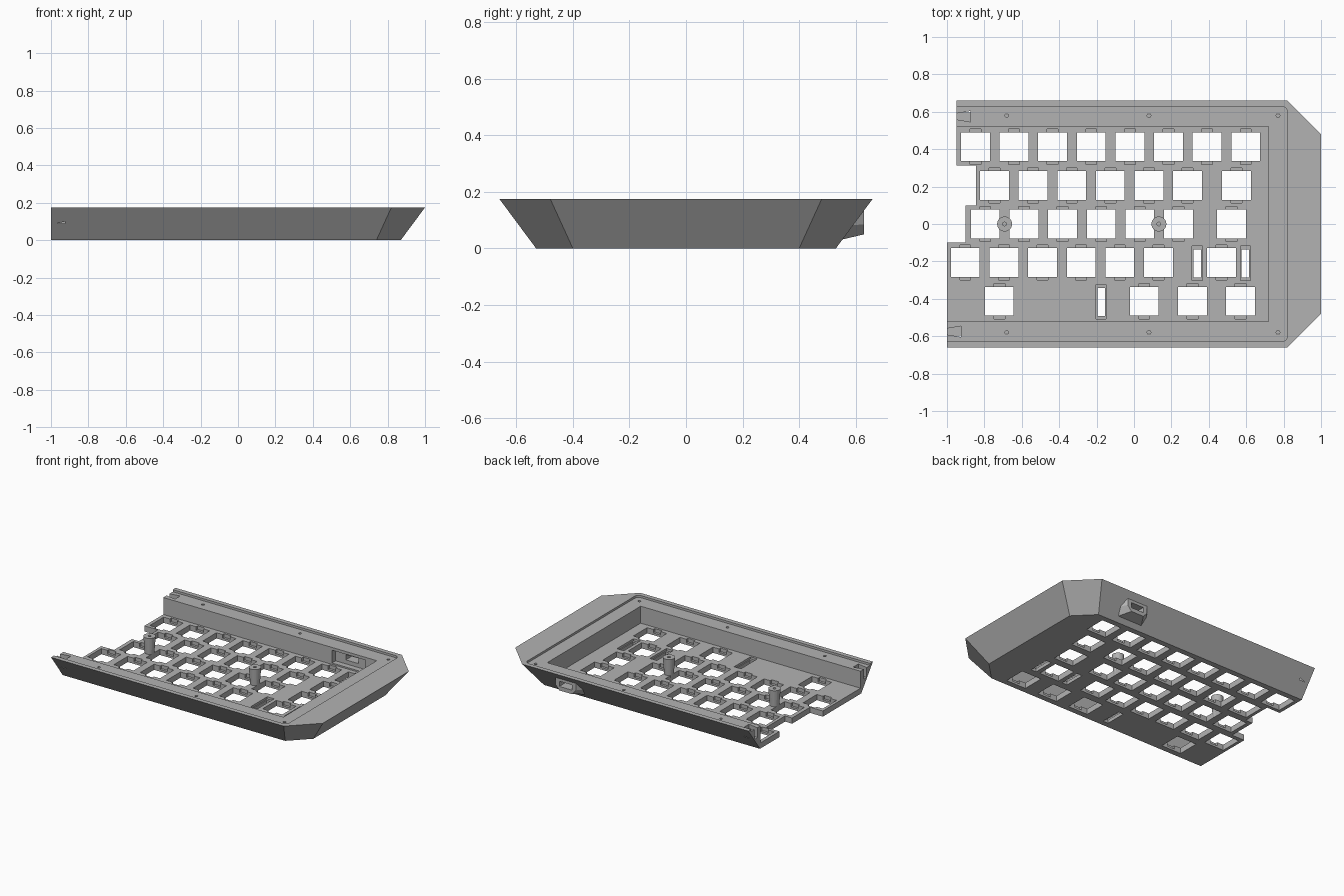
import bpy, bmesh, math
from mathutils import Vector, Matrix

if "Cube" in bpy.data.objects:
    bpy.data.objects.remove(bpy.data.objects["Cube"], do_unlink=True)

grey = bpy.data.materials.new("mid_grey")
grey.use_nodes = True
COLOUR = (0.45, 0.45, 0.45, 1)
grey.diffuse_color = COLOUR
grey.node_tree.nodes["Principled BSDF"].inputs["Base Color"].default_value = COLOUR

PITCH = 0.2065
TOP, LEDGE, FLOOR = 0.175, 0.16, 0.04


def finish(bm, name):
    bmesh.ops.recalc_face_normals(bm, faces=bm.faces)
    mesh = bpy.data.meshes.new(name)
    bm.to_mesh(mesh)
    bm.free()
    mesh.materials.append(grey)
    obj = bpy.data.objects.new(name, mesh)
    bpy.context.collection.objects.link(obj)
    return obj


def loft(bm, low, high, z0, z1):
    """Closed solid between two outlines with the same number of points."""
    a = [bm.verts.new((x, y, z0)) for x, y in low]
    b = [bm.verts.new((x, y, z1)) for x, y in high]
    bm.faces.new(a[::-1])
    bm.faces.new(b)
    n = len(a)
    for i in range(n):
        j = (i + 1) % n
        bm.faces.new((a[i], a[j], b[j], b[i]))


def prism(bm, outline, z0, z1):
    loft(bm, outline, outline, z0, z1)


def box(bm, x0, x1, y0, y1, z0, z1):
    prism(bm, [(x0, y0), (x1, y0), (x1, y1), (x0, y1)], z0, z1)


def cone(bm, x, y, z0, z1, r0, r1, n=24):
    bmesh.ops.create_cone(bm, cap_ends=True, segments=n, radius1=r0, radius2=r1,
                          depth=z1 - z0, matrix=Matrix.Translation((x, y, (z0 + z1) / 2)))


def combine(target, bm, operation="DIFFERENCE"):
    """Apply a boolean with a temporary tool solid."""
    tool = finish(bm, "tool")
    tool.hide_render = True
    mod = target.modifiers.new("bool", "BOOLEAN")
    mod.operation, mod.solver, mod.object = operation, "EXACT", tool
    bpy.context.view_layer.objects.active = target
    bpy.ops.object.modifier_apply(modifier=mod.name)
    bpy.data.objects.remove(tool, do_unlink=True)


def outline(x, y, chamfer):
    return [(-1, -y), (x - chamfer, -y), (x, chamfer - y),
            (x, y - chamfer), (x - chamfer, y), (-1, y)]


# Sloping outer shell
bm = bmesh.new()
loft(bm, outline(0.87, 0.53, 0.13), outline(1, 0.66, 0.18), 0, TOP)
case = finish(bm, "keyboard_case_half")

# Port housing on the back wall
bm = bmesh.new()
for y, w, bw, lo, mid in ((0.63, 0.08, 0.05, 0.05, 0.085), (0.545, 0.14, 0.10, 0.03, 0.08)):
    for s in (-1, 1):
        for dx, z in ((w, 0.14), (w, mid), (bw, lo)):
            bm.verts.new((0.5 + s * dx, y, z))
bmesh.ops.convex_hull(bm, input=bm.verts)
combine(case, bm, "UNION")

# Stepped joining edge
bm = bmesh.new()
prism(bm, [(-1.2, -0.1), (-0.9, -0.1), (-0.9, 0.1), (-0.845, 0.1), (-0.845, 0.312),
           (-0.95, 0.312), (-0.95, 0.8), (-1.2, 0.8)], -0.1, 0.3)
combine(case, bm)

# Key well
bm = bmesh.new()
box(bm, -1.2, 0.72, -0.522, 0.522, FLOOR, 0.3)
combine(case, bm)

# Recessed ledge with rounded corners
bm = bmesh.new()
r = 0.03
arc = [(0.82 - r + r * math.cos(t), 0.628 - r + r * math.sin(t))
       for t in (math.pi / 2 * i / 6 for i in range(7))]
prism(bm, [(-1.2, -0.628)] + [(x, -y) for x, y in reversed(arc)] + arc + [(-1.2, 0.628)],
      LEDGE, 0.3)
combine(case, bm)

# Key rows: (row, first x, count)
rows = [(2, -0.848, 8), (1, -0.746, 6), (1, 0.548, 1), (0, -0.795, 6), (0, 0.521, 1),
        (-1, -0.902, 6), (-1, 0.468, 1), (-2, -0.72, 1), (-2, 0.055, 1),
        (-2, 0.312, 1), (-2, 0.57, 1)]
keys = [(x + i * PITCH, row * PITCH) for row, x, count in rows for i in range(count)]
slots = [(0.338, -0.21), (0.596, -0.21), (-0.176, -0.416)]

# Square key openings and narrow stabiliser slots
bm = bmesh.new()
for x, y in keys:
    box(bm, x - 0.077, x + 0.077, y - 0.077, y + 0.077, -0.1, 0.1)
for x, y in slots:
    box(bm, x - 0.02, x + 0.02, y - 0.075, y + 0.075, -0.1, 0.1)
combine(case, bm)

# Clip notches and slot rims
bm = bmesh.new()
for x, y in keys:
    box(bm, x - 0.029, x + 0.029, y - 0.094, y + 0.094, 0.015, 0.1)
for x, y in slots:
    box(bm, x - 0.027, x + 0.027, y - 0.092, y + 0.092, 0.024, 0.1)
combine(case, bm)

# Controller pocket inside the back wall
bm = bmesh.new()
box(bm, 0.37, 0.63, 0.5, 0.562, 0.05, 0.14)
combine(case, bm)

# Port opening
bm = bmesh.new()
box(bm, 0.45, 0.55, 0.5, 0.7, 0.078, 0.115)
combine(case, bm)

# Screw holes and dovetail sockets in the ledge
bm = bmesh.new()
for s in (-1, 1):
    for x in (-0.68, 0.08, 0.77):
        cone(bm, x, s * 0.58, 0.08, 0.3, 0.01, 0.01, 16)
    edge = -0.95 if s > 0 else -1
    y = s * 0.575
    prism(bm, [(edge - 0.1, y - 0.016), (edge, y - 0.016), (edge + 0.075, y - 0.029),
               (edge + 0.075, y + 0.029), (edge, y + 0.016), (edge - 0.1, y + 0.016)],
          0.09, 0.3)
combine(case, bm)

# Support posts between the keys
for i, x in enumerate((-0.692, 0.133)):
    bm = bmesh.new()
    cone(bm, x, 0, 0, 0.157, 0.028, 0.04)
    post = finish(bm, "support_post_%d" % (i + 1))
    bm = bmesh.new()
    cone(bm, x, 0, 0.08, 0.3, 0.01, 0.01, 16)
    combine(post, bm)
